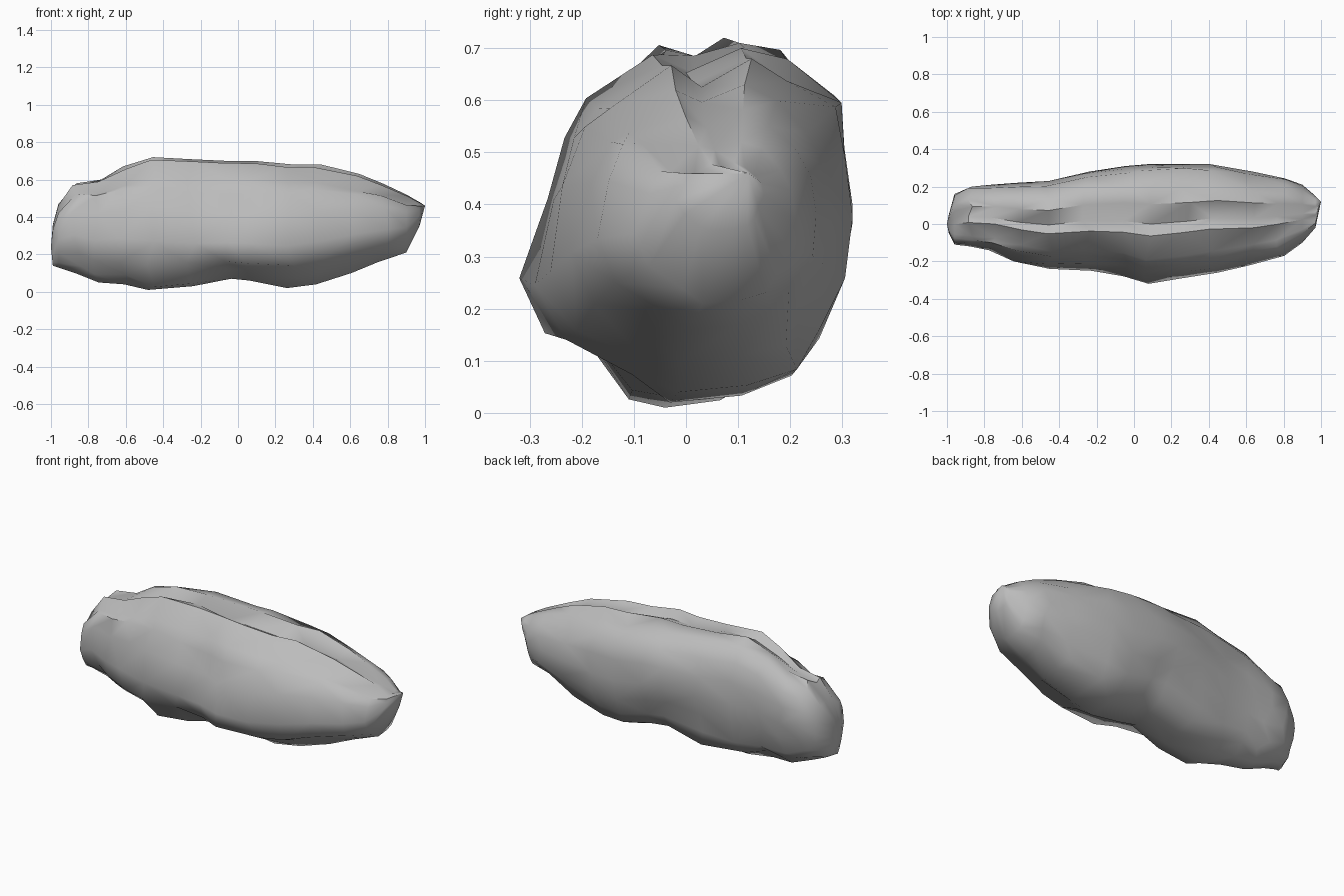
import bpy
import bmesh
import math
import random
from mathutils import Vector, noise

default = bpy.data.objects.get("Cube")
if default:
    bpy.data.objects.remove(default, do_unlink=True)

random.seed(7)


def make_material(name, colour):
    mat = bpy.data.materials.new(name)
    mat.use_nodes = True
    mat.diffuse_color = colour
    shader = mat.node_tree.nodes["Principled BSDF"]
    shader.inputs["Base Color"].default_value = colour
    shader.inputs["Roughness"].default_value = 0.9
    return mat


# Cross-section of the boulder: twin ridge on top, low bulge at the front
profile = [(-.15, -1), (.3, -.96), (.62, -.85), (.78, -.62), (.9, -.3), (1, .05),
           (.95, .4), (.85, .68), (.6, .92), (.33, 1), (0, .88), (-.2, .96),
           (-.6, .7), (-.74, .45), (-.88, .08), (-1, -.4), (-.82, -.7), (-.42, -.9)]

# Stations along the length: x, bottom, top, front, back
stations = [(-.99, .14, .36, -.05, .05), (-.96, .13, .47, -.11, .16),
            (-.86, .1, .58, -.12, .2), (-.75, .05, .6, -.14, .21),
            (-.62, .04, .67, -.2, .22), (-.46, .01, .72, -.24, .23),
            (-.25, .03, .71, -.25, .28), (-.04, .07, .7, -.28, .31),
            (.07, .06, .7, -.32, .32), (.28, .02, .68, -.29, .32),
            (.42, .04, .68, -.26, .32), (.62, .1, .63, -.22, .28),
            (.78, .16, .58, -.17, .25), (.9, .21, .52, -.1, .21),
            (.97, .35, .48, -.02, .15)]


def section(station):
    """Fit the profile to one station, roughened like broken stone."""
    x, bottom, top, front, back = station
    centre = Vector((x, (front + back) / 2, (bottom + top) / 2))
    half_y, half_z = (back - front) / 2, (top - bottom) / 2
    points = []
    for u, v in profile:
        # the front bulge sits low mid-length and climbs towards the ends
        if u < -.7:
            v += .35 * abs(x) * (1 - v * v)
        p = centre + Vector((0, u * half_y, v * half_z))
        extreme = max(abs(u), abs(v)) > .94
        rough = noise.noise(Vector((p.x * 3, p.y * 8, p.z * 8)))
        if not extreme:
            p += (p - centre) * (rough * .16 - .01)
        if abs(x) < .9:
            p.x += random.uniform(-.03, .03)
        points.append(p)
    return points


# Loft the boulder body and close its blunt and pointed ends
bm = bmesh.new()
rings = [[bm.verts.new(p) for p in section(s)] for s in stations]
count = len(profile)
for a, b in zip(rings, rings[1:]):
    for i in range(count):
        j = (i + 1) % count
        if random.random() < .5:
            bm.faces.new((a[i], a[j], b[j]))
            bm.faces.new((a[i], b[j], b[i]))
        else:
            bm.faces.new((a[i], a[j], b[i]))
            bm.faces.new((a[j], b[j], b[i]))
tips = (Vector((-1, 0, .24)), Vector((1, .12, .46)))
for ring, tip in zip((rings[0], rings[-1]), tips):
    end = bm.verts.new(tip)
    for i in range(count):
        bm.faces.new((ring[i], ring[(i + 1) % count], end))
bmesh.ops.recalc_face_normals(bm, faces=bm.faces)

mesh = bpy.data.meshes.new("boulder")
bm.to_mesh(mesh)
bm.free()
mesh.materials.append(make_material("grey stone", (.5, .5, .5, 1)))
boulder = bpy.data.objects.new("boulder", mesh)
bpy.context.collection.objects.link(boulder)

# Soft faces with crisp fractures
bpy.context.view_layer.objects.active = boulder
boulder.select_set(True)
bpy.ops.object.shade_smooth_by_angle(angle=math.radians(50))
